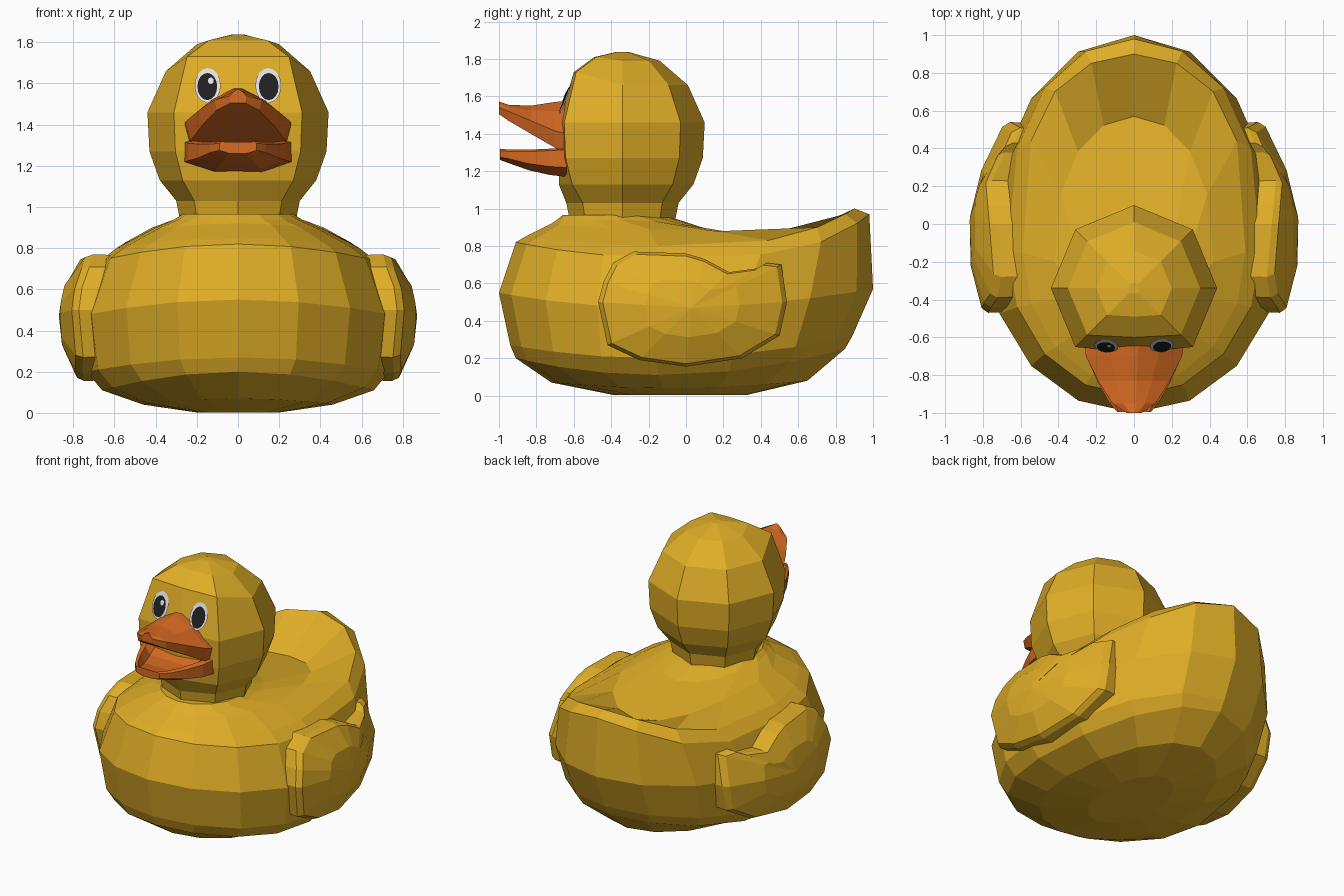
import bpy, bmesh, math
from mathutils import Vector
from mathutils.bvhtree import BVHTree

if "Cube" in bpy.data.objects:
    bpy.data.objects.remove(bpy.data.objects["Cube"])


def material(name, rgb):
    m = bpy.data.materials.new(name)
    m.diffuse_color = (*rgb, 1)
    m.use_nodes = True
    m.node_tree.nodes["Principled BSDF"].inputs["Base Color"].default_value = m.diffuse_color
    return m


YELLOW = material("yellow", (0.745, 0.423, 0.02))
ORANGE = material("orange", (0.68, 0.145, 0.016))
WHITE = material("white", (0.75, 0.75, 0.77))
BLACK = material("black", (0.014, 0.014, 0.014))


def loft(name, rings, mat):
    """Join closed rings of points with quads and cap both ends."""
    bm = bmesh.new()
    rows = [[bm.verts.new(p) for p in r] for r in rings]
    n = len(rows[0])
    for a, b in zip(rows, rows[1:]):
        for i in range(n):
            j = (i + 1) % n
            bm.faces.new((a[i], a[j], b[j], b[i]))
    bm.faces.new(rows[0])
    bm.faces.new(rows[-1])
    bmesh.ops.recalc_face_normals(bm, faces=bm.faces[:])
    return finish(name, bm, mat)


def finish(name, bm, mat):
    me = bpy.data.meshes.new(name)
    bm.to_mesh(me)
    bm.free()
    me.materials.append(mat)
    ob = bpy.data.objects.new(name, me)
    bpy.context.collection.objects.link(ob)
    return ob


# Body: egg-shaped rings whose back end rises into the tail
def body_ring(yf, zf, yb, zb, w, zm, yc, ypow=1, zpow=2, n=16):
    pts = []
    for i in range(n):
        t = 2 * math.pi * i / n
        s, c = math.sin(t), math.cos(t)
        if c > 0.001:
            y, z = yc + (yb - yc) * c ** ypow, zm + (zb - zm) * c ** zpow
        else:
            y, z = yc + (yc - yf) * c, zm + (zf - zm) * c * c
        pts.append((w * s, y, z))
    return pts


loft("body", [body_ring(*r) for r in [
    (-.38, .002, .32, .002, .20, .002, -.05),
    (-.72, .07, .65, .08, .46, .04, -.12),
    (-.91, .20, .85, .25, .66, .11, -.15),
    (-.94, .27, .89, .32, .735, .20, -.15),
    (-1.0, .55, 1.0, .57, .77, .47, -.15),
    (-.91, .82, .98, .97, .67, .74, -.15, .75, 3),
    (-.86, .85, .90, 1.0, .59, .80, -.15, .6, 2),
    (-.72, .92, .57, .81, .42, .89, -.20, .8),
    (-.69, .94, .10, .895, .31, .94, -.35),
    (-.66, .965, -.10, .96, .27, .965, -.38)]], YELLOW)

# Neck and head: eight-sided rings with a flattened face
rings = []
for z, r, front, lift in [(.93, .28, -.66, 0), (1.03, .30, -.67, 0), (1.13, .38, -.68, 0),
                          (1.27, .43, -.68, 0), (1.46, .44, -.68, 0), (1.66, .35, -.60, .07),
                          (1.79, .20, -.49, .02), (1.838, .03, -.4, 0)]:
    ring = []
    for i in range(8):
        t = math.pi * i / 4
        y = -.34 + r * math.cos(t)
        raised = lift if math.cos(t) < -.1 else 0
        ring.append((r * math.sin(t), max(y, front), z + raised))
    rings.append(ring)
head = loft("head", rings, YELLOW)

# Eyes: thin ovals laid on the face, leaning back slightly
bm = bmesh.new()
bm.from_mesh(head.data)
face = BVHTree.FromBMesh(bm)
bm.free()


def oval(name, cx, cz, rx, rz, gap, mat):
    def snap(x, z):
        hit = face.ray_cast(Vector((x, -2, z)), Vector((0, 1, 0)))[0]
        return (x, hit.y - gap - .13 * (1.587 - z), z)
    b = bmesh.new()
    mid = b.verts.new(snap(cx, cz))
    n = 16
    rim = [b.verts.new(snap(cx + rx * math.cos(2 * math.pi * i / n),
                            cz + rz * math.sin(2 * math.pi * i / n))) for i in range(n)]
    for i in range(n):
        b.faces.new((mid, rim[i], rim[(i + 1) % n]))
    finish(name, b, mat)


for side, label in ((-1, "right"), (1, "left")):
    oval(label + "_eye_white", side * .147, 1.59, .063, .085, .014, WHITE)
    oval(label + "_pupil", side * .149, 1.585, .048, .066, .019, BLACK)
oval("eye_glint", -.132, 1.613, .014, .016, .023, WHITE)


# Bill: upper and lower halves lofted from base to tip
def mirrored(half, y):
    return [(x, y, z) for x, z in half] + [(-x, y, z) for x, z in reversed(half)]


def upper(y, w, edge, lip, top):
    rise = top - edge - lip
    return mirrored([(.9 * w, edge), (w, edge + lip), (.5 * w, edge + lip + .68 * rise),
                     (.08 * w, top)], y)


def lower(y, w, top, dip, mid, bottom):
    return mirrored([(.7 * w, top - dip), (.85 * w, top), (w, top - .01), (w, mid),
                     (.45 * w, bottom)], y)


loft("upper_bill", [upper(*s) for s in [
    (-.64, .26, 1.30, .10, 1.575), (-.70, .255, 1.325, .09, 1.57), (-.83, .19, 1.40, .07, 1.55),
    (-.95, .115, 1.47, .05, 1.555), (-1.0, .04, 1.505, .035, 1.572)]], ORANGE)

loft("lower_bill", [lower(*s) for s in [
    (-.64, .26, 1.325, .02, 1.22, 1.17), (-.73, .24, 1.32, .05, 1.225, 1.18),
    (-.84, .19, 1.315, .05, 1.24, 1.205), (-.94, .135, 1.315, .03, 1.265, 1.24),
    (-.995, .09, 1.32, .005, 1.275, 1.26)]], ORANGE)

# Wings: bulging raised plates with a bevelled rim
OUTLINE = [(-.47, .50), (-.44, .61), (-.39, .71), (-.28, .77), (0, .76), (.10, .73), (.23, .66),
           (.38, .68), (.43, .71), (.51, .70), (.54, .50), (.50, .32), (.30, .20), (0, .155),
           (-.25, .19), (-.42, .27)]


def wing_ring(side, scale, sink, flat=None):
    pts = []
    for y0, z0 in OUTLINE:
        y, z = .03 + (y0 - .03) * scale, .47 + (z0 - .47) * scale
        x = .875 - .5 * (y + .08) ** 2 - (1.4 if z > .47 else 1.0) * (z - .47) ** 2
        pts.append((side * (flat or x - sink), y, z))
    return pts


for side, label in ((-1, "right"), (1, "left")):
    loft(label + "_wing", [wing_ring(side, .98, 0, .5), wing_ring(side, 1, .025),
                           wing_ring(side, .95, 0), wing_ring(side, .5, 0),
                           wing_ring(side, .02, 0)], YELLOW)
